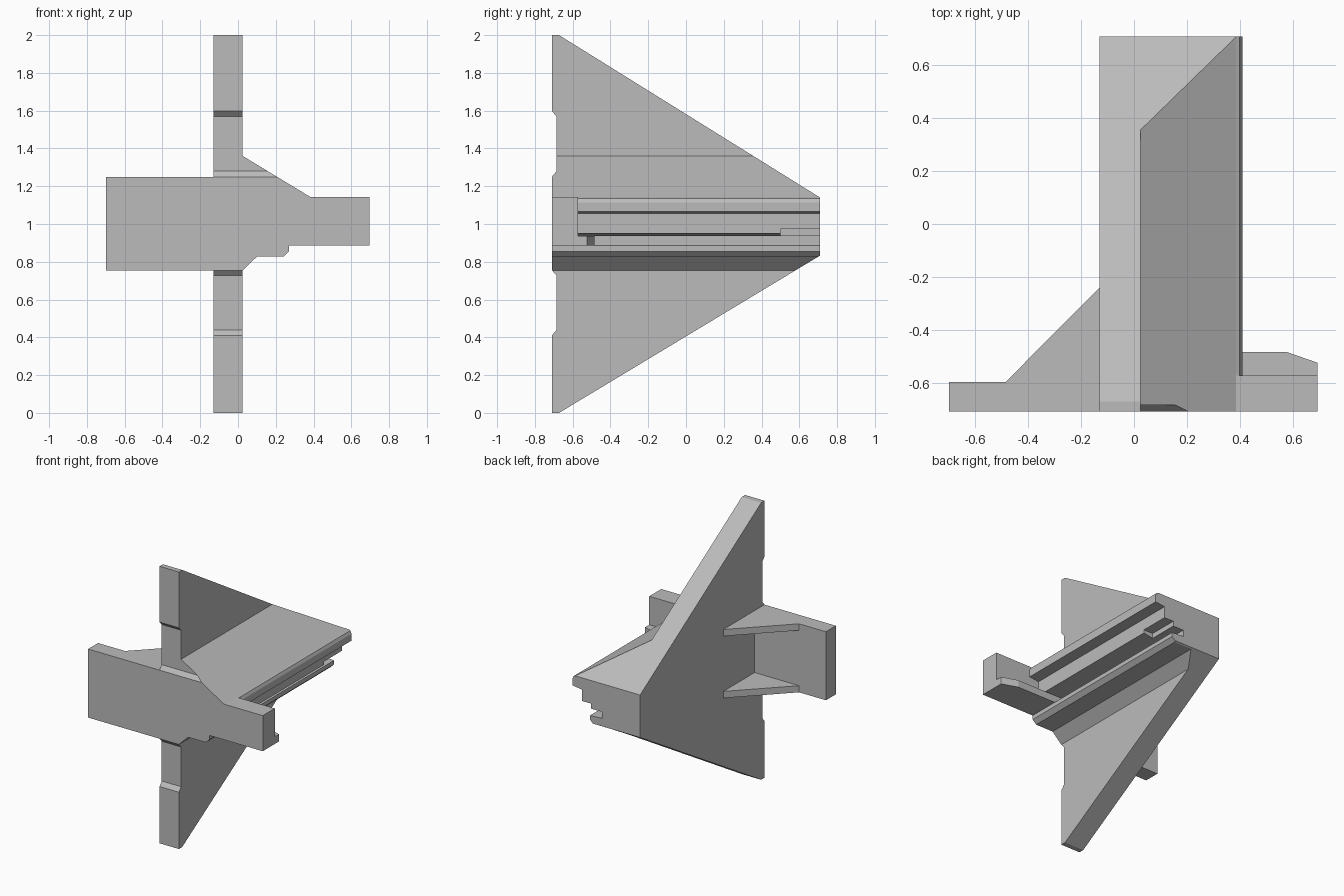
import bpy
import bmesh
from mathutils import Vector

cube = bpy.data.objects.get("Cube")
if cube:
    bpy.data.objects.remove(cube, do_unlink=True)

grey = bpy.data.materials.new("plain_grey")
grey.use_nodes = True
colour = (0.5, 0.5, 0.5, 1)
grey.diffuse_color = colour
grey.node_tree.nodes["Principled BSDF"].inputs["Base Color"].default_value = colour


def prism(name, outline, axis, start, end):
    """Extrude a 2D outline along one axis, from start to end."""
    bm = bmesh.new()
    place = {"x": lambda a, b: (start, a, b),
             "y": lambda a, b: (a, start, b),
             "z": lambda a, b: (a, b, start)}[axis]
    face = bm.faces.new([bm.verts.new(place(a, b)) for a, b in outline])
    step = Vector([(end - start) * (axis == k) for k in "xyz"])
    new = bmesh.ops.extrude_face_region(bm, geom=[face])["geom"]
    bmesh.ops.translate(bm, vec=step, verts=[v for v in new if isinstance(v, bmesh.types.BMVert)])
    bmesh.ops.recalc_face_normals(bm, faces=bm.faces)
    mesh = bpy.data.meshes.new(name)
    bm.to_mesh(mesh)
    bm.free()
    mesh.materials.append(grey)
    obj = bpy.data.objects.new(name, mesh)
    bpy.context.collection.objects.link(obj)
    return obj


def rect(a0, a1, b0, b1):
    return [(a0, b0), (a1, b0), (a1, b1), (a0, b1)]


def boolean(obj, cutter, operation):
    mod = obj.modifiers.new(operation.lower(), "BOOLEAN")
    mod.operation = operation
    mod.solver = "EXACT"
    mod.object = cutter
    cutter.hide_render = True
    cutter.hide_viewport = True
    cutter.display_type = "WIRE"


FRONT, BACK = -0.71, 0.71

# Tall triangular fin with two shallow recesses in its front edge
side = [(FRONT, 2), (-0.672, 2), (BACK, 1.14), (BACK, 0.833), (-0.672, 0), (FRONT, 0),
        (FRONT, 0.41), (-0.685, 0.44), (-0.685, 0.727), (FRONT, 0.755),
        (FRONT, 1.25), (-0.685, 1.28), (-0.685, 1.57), (FRONT, 1.597)]
prism("fin", side, "x", -0.13, 0.025)

# Grooved rail body, trimmed to the fin's side outline
section = [(0, 1.375), (0.025, 1.36), (0.385, 1.142), (0.4, 1.135), (0.41, 1.115),
           (0.41, 1.065), (0.335, 1.055), (0.335, 0.95), (0.26, 0.937), (0.175, 0.937),
           (0.175, 0.89), (0.27, 0.885), (0.27, 0.855), (0.24, 0.827), (0.1, 0.827),
           (0.025, 0.755), (0, 0.755)]
body = prism("rail_body", section, "y", FRONT - 0.02, BACK + 0.02)
boolean(body, prism("body_trimmer", side, "x", -0.3, 0.6), "INTERSECT")
boolean(body, prism("notch_cutter", rect(0.26, 0.5, 0.9, 0.973), "y", 0.5, 0.9), "DIFFERENCE")

# Wide front plate with two gussets bracing it to the fin
prism("wide_front_plate", rect(-0.7, -0.13, 0.755, 1.25), "y", FRONT, -0.597)
gusset = [(-0.485, -0.597), (-0.13, -0.597), (-0.13, -0.24)]
for name, low in (("upper_gusset", 1.202), ("lower_gusset", 0.755)):
    prism(name, gusset, "z", low, low + 0.048)

# Narrow front plate with a chamfered foot behind it
prism("narrow_front_plate", rect(0.15, 0.695, 0.885, 1.142), "y", FRONT, -0.573)
foot = [(0.15, -0.573), (0.695, -0.573), (0.695, -0.525), (0.58, -0.485), (0.15, -0.485)]
prism("narrow_plate_foot", foot, "z", 0.885, 0.937)
